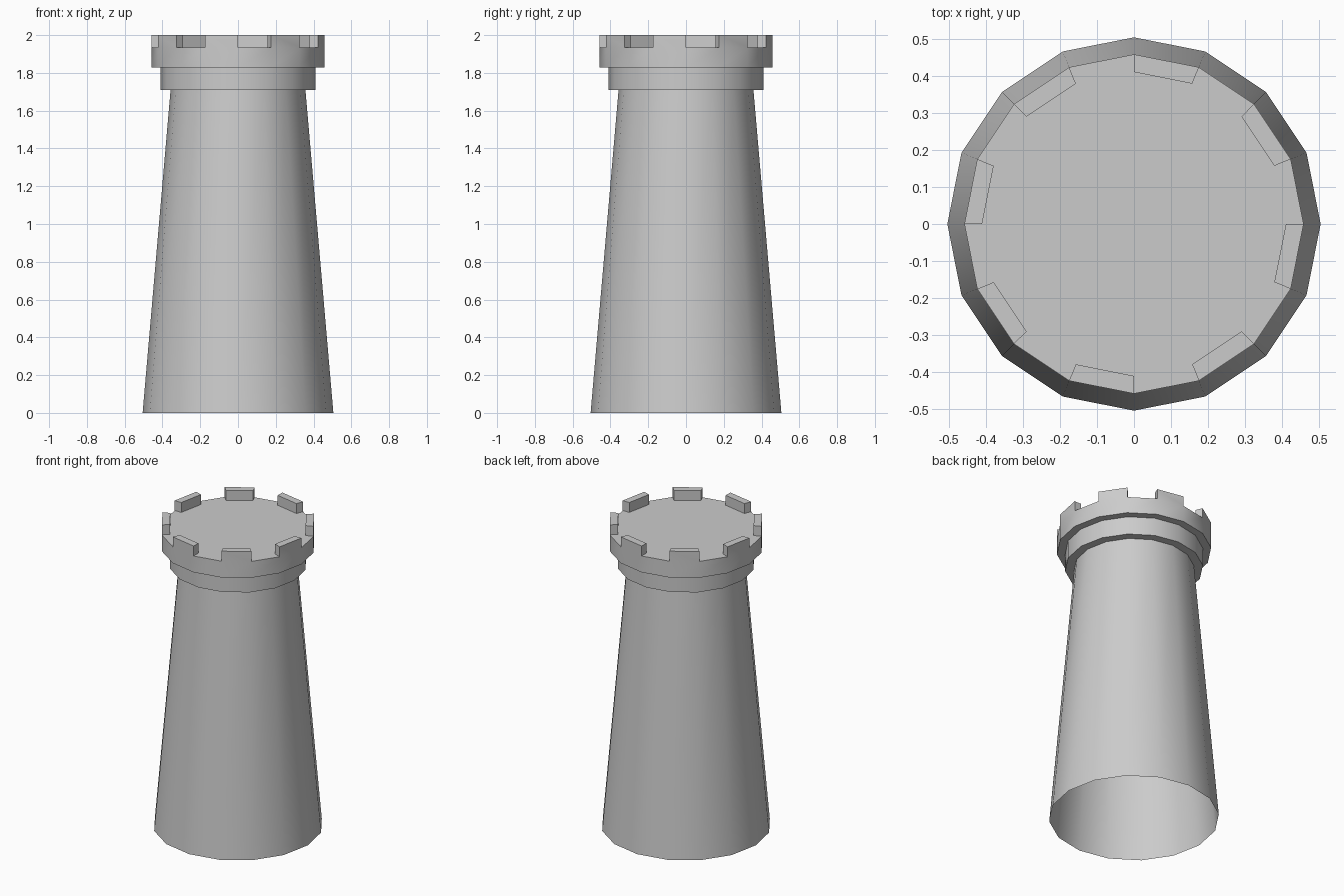
import bpy, bmesh
from math import cos, sin, radians, pi

if "Cube" in bpy.data.objects:
    bpy.data.objects.remove(bpy.data.objects["Cube"])

SIDES = 16


def lathe(bm, profile):
    """Revolve (radius, z) points, listed bottom to top; return bands of faces and rings."""
    rings = [[bm.verts.new((r * cos(2 * pi * i / SIDES), r * sin(2 * pi * i / SIDES), z))
              for i in range(SIDES)] for r, z in profile]
    bands = []
    for low, high in zip(rings, rings[1:]):
        bands.append([bm.faces.new((low[i], low[(i + 1) % SIDES],
                                    high[(i + 1) % SIDES], high[i]))
                      for i in range(SIDES)])
    return bands, rings


def finish(name, bm):
    bm.normal_update()
    mesh = bpy.data.meshes.new(name)
    bm.to_mesh(mesh)
    bm.free()
    obj = bpy.data.objects.new(name, mesh)
    bpy.context.collection.objects.link(obj)
    bpy.ops.object.select_all(action='DESELECT')
    obj.select_set(True)
    bpy.context.view_layer.objects.active = obj
    bpy.ops.object.shade_smooth_by_angle(angle=radians(30))
    return obj


# Tapered shaft, open at the bottom
bm = bmesh.new()
lathe(bm, [(0.505, 0.0), (0.357, 1.71)])
finish("tower_shaft", bm)

# Stepped collar, rim and flat roof
bm = bmesh.new()
bands, rings = lathe(bm, [(0.357, 1.71), (0.41, 1.71), (0.41, 1.828), (0.459, 1.828),
                          (0.459, 1.935), (0.411, 1.935)])
bm.faces.new(rings[-1])

# Merlons: every second face of the roof border is raised
raised = bmesh.ops.extrude_discrete_faces(bm, faces=bands[-1][1::2])["faces"]
bmesh.ops.translate(bm, vec=(0, 0, 0.065), verts=[v for f in raised for v in f.verts])
finish("battlement", bm)
